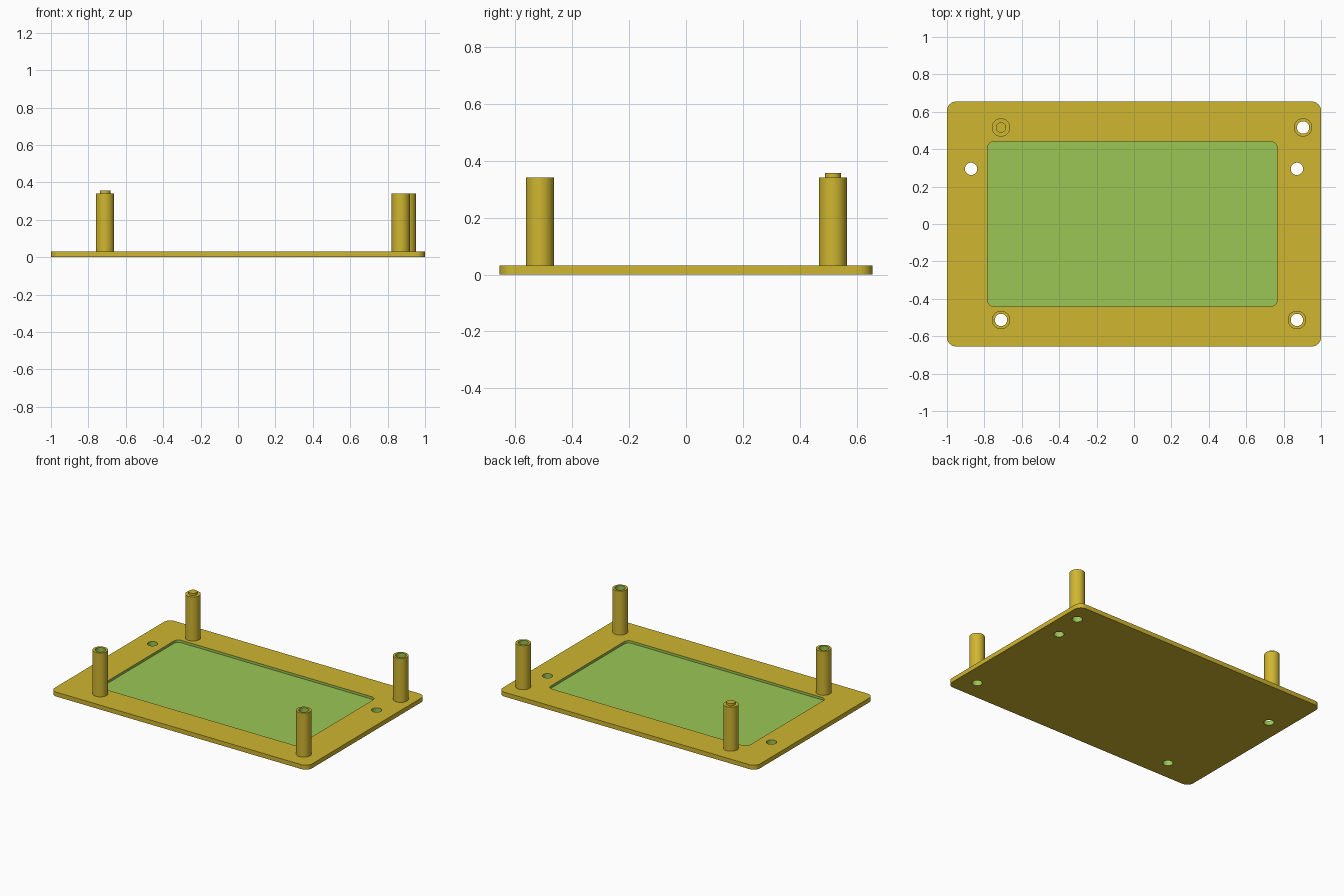
import bpy, bmesh, math

if "Cube" in bpy.data.objects:
    bpy.data.objects.remove(bpy.data.objects["Cube"])

PLATE_TOP, POST_TOP, PEG_TOP, FLOOR = 0.031, 0.34, 0.356, 0.014
POST_R, HOLE_R, PEG_R = 0.049, 0.033, 0.028
PEG_POST = (-0.711, 0.516)
TUBE_POSTS = {"back_right_post": (0.904, 0.516),
              "front_left_post": (-0.711, -0.513),
              "front_right_post": (0.871, -0.513)}
PLATE_HOLES = [(-0.871, 0.295), (0.871, 0.295)]


def material(name, rgb):
    m = bpy.data.materials.new(name)
    m.diffuse_color = (*rgb, 1)
    m.use_nodes = True
    m.node_tree.nodes["Principled BSDF"].inputs["Base Color"].default_value = m.diffuse_color
    return m


OCHRE = material("ochre yellow", (0.631, 0.468, 0.030))
GREEN = material("cut green", (0.328, 0.565, 0.089))


def prism(name, outline, z0, z1, mat):
    """Extrude a closed outline from z0 to z1."""
    bm = bmesh.new()
    base = bm.faces.new([bm.verts.new((x, y, z0)) for x, y in outline])
    ext = bmesh.ops.extrude_face_region(bm, geom=[base], use_keep_orig=True)
    for v in ext["geom"]:
        if isinstance(v, bmesh.types.BMVert):
            v.co.z = z1
    bmesh.ops.recalc_face_normals(bm, faces=bm.faces)
    me = bpy.data.meshes.new(name)
    bm.to_mesh(me)
    bm.free()
    me.materials.append(mat)
    ob = bpy.data.objects.new(name, me)
    bpy.context.collection.objects.link(ob)
    return ob


def circle(center, r, n=48):
    return [(center[0] + r * math.cos(2 * math.pi * i / n),
             center[1] + r * math.sin(2 * math.pi * i / n)) for i in range(n)]


def rounded_rect(x0, x1, y0, y1, r, n=10):
    corners = [(x1 - r, y1 - r), (x0 + r, y1 - r), (x0 + r, y0 + r), (x1 - r, y0 + r)]
    pts = []
    for k, (cx, cy) in enumerate(corners):
        for i in range(n + 1):
            a = math.pi / 2 * (k + i / n)
            pts.append((cx + r * math.cos(a), cy + r * math.sin(a)))
    return pts


def cut(ob, cutter):
    """Subtract the cutter; the cut faces keep the cutter's colour."""
    mod = ob.modifiers.new("cut", 'BOOLEAN')
    mod.operation, mod.solver, mod.object = 'DIFFERENCE', 'EXACT', cutter
    mod.material_mode = 'TRANSFER'
    bpy.context.view_layer.update()
    me = bpy.data.meshes.new_from_object(ob.evaluated_get(bpy.context.evaluated_depsgraph_get()))
    ob.modifiers.clear()
    ob.data = me
    bpy.data.objects.remove(cutter)


def drill(ob, center):
    cut(ob, prism("drill", circle(center, HOLE_R), -0.1, 0.5, GREEN))


# Base plate with a shallow recessed window and through holes
plate = prism("base_plate", rounded_rect(-1, 1, -0.655, 0.655, 0.05), 0, PLATE_TOP, OCHRE)
cut(plate, prism("recess", rounded_rect(-0.783, 0.765, -0.441, 0.441, 0.035), FLOOR, 0.1, GREEN))
for c in PLATE_HOLES + list(TUBE_POSTS.values()):
    drill(plate, c)
parts = [plate]

# Hollow posts
for name, c in TUBE_POSTS.items():
    post = prism(name, circle(c, POST_R), PLATE_TOP, POST_TOP, OCHRE)
    drill(post, c)
    parts.append(post)

# Solid post with a locating peg
parts.append(prism("back_left_post", circle(PEG_POST, POST_R), PLATE_TOP, POST_TOP, OCHRE))
parts.append(prism("locating_peg", circle(PEG_POST, PEG_R), POST_TOP, PEG_TOP, OCHRE))

# Smooth the round walls, keep the edges sharp
for ob in parts:
    bpy.ops.object.select_all(action='DESELECT')
    ob.select_set(True)
    bpy.context.view_layer.objects.active = ob
    bpy.ops.object.shade_smooth_by_angle(angle=math.radians(30))
